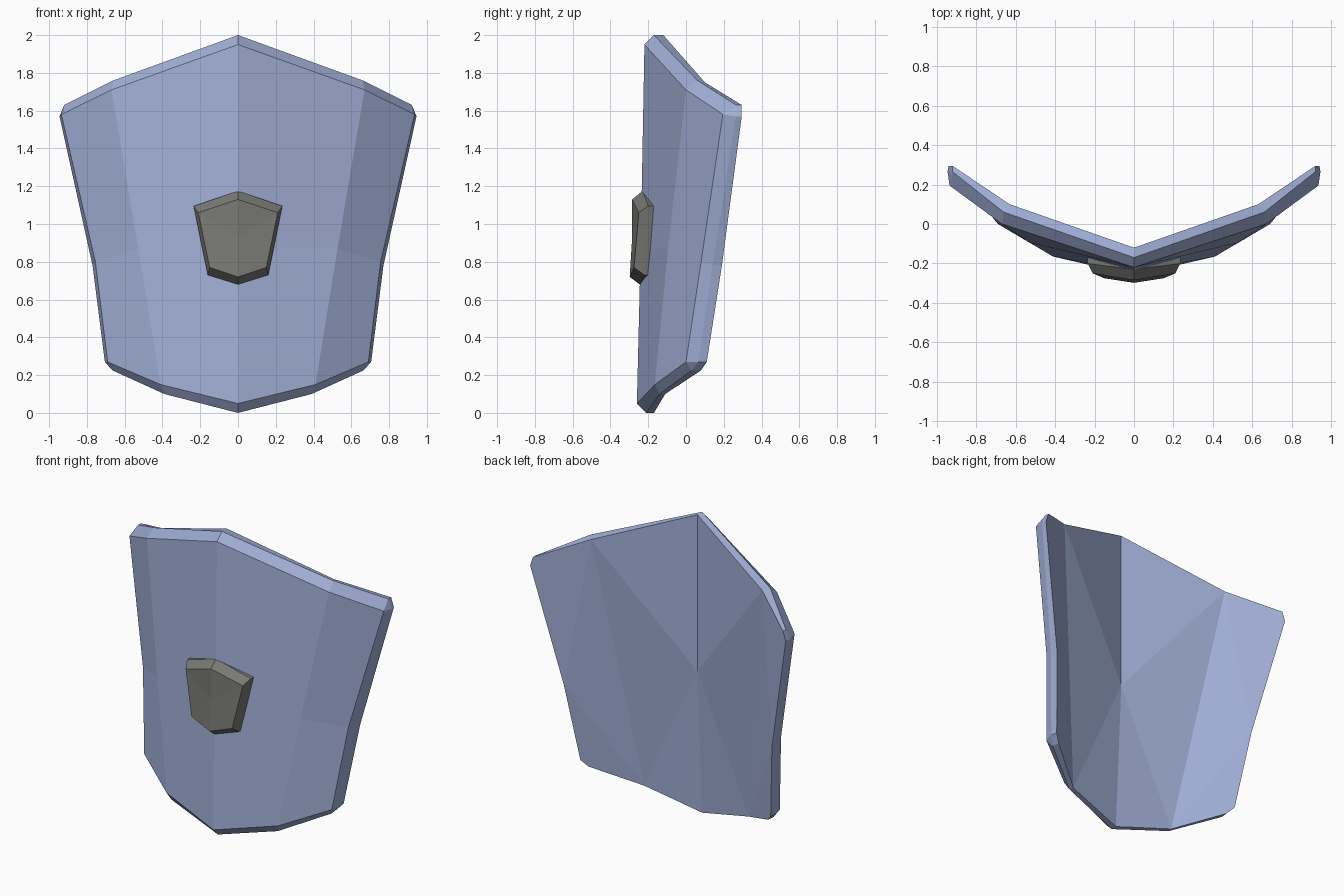
import bpy
import bmesh
from mathutils import Matrix

default_cube = bpy.data.objects.get("Cube")
if default_cube:
    bpy.data.objects.remove(default_cube, do_unlink=True)


def make_material(name, red, green, blue):
    material = bpy.data.materials.new(name)
    material.use_nodes = True
    material.diffuse_color = (red, green, blue, 1)
    shader = material.node_tree.nodes["Principled BSDF"]
    shader.inputs["Base Color"].default_value = (red, green, blue, 1)
    return material


def bridge(bm, first_ring, second_ring):
    """Join two half rings with a strip of faces."""
    for i in range(len(first_ring) - 1):
        bm.faces.new((first_ring[i], first_ring[i + 1],
                      second_ring[i + 1], second_ring[i]))


def finish(bm, name, material):
    """Mirror the left half to the right, close the seam and add the object."""
    bmesh.ops.remove_doubles(bm, verts=bm.verts[:], dist=0.002)
    geometry = bm.verts[:] + bm.edges[:] + bm.faces[:]
    bmesh.ops.mirror(bm, geom=geometry, matrix=Matrix.Identity(4),
                     merge_dist=0.002, axis='X')
    bmesh.ops.recalc_face_normals(bm, faces=bm.faces[:])
    mesh = bpy.data.meshes.new(name)
    bm.to_mesh(mesh)
    bm.free()
    mesh.materials.append(material)
    obj = bpy.data.objects.new(name, mesh)
    bpy.context.collection.objects.link(obj)
    return obj


def add_ring(bm, points):
    return [bm.verts.new(point) for point in points]


blue_steel = make_material("blue steel", 0.36, 0.43, 0.68)
dark_grey = make_material("dark grey", 0.19, 0.19, 0.175)

# Shield plate: half outlines from the top point round to the bottom point.
# The front outline has sharp corners, the rim and back have clipped ones.
front_corner_top = (.935, .195, 1.58)
front_corner_bottom = (.69, 0, .27)
front_outline = [(0, -.22, 1.95), (.67, 0, 1.71), front_corner_top,
                 front_corner_top, (.755, .08, .8), front_corner_bottom,
                 front_corner_bottom, (.41, -.165, .15), (0, -.26, .05)]
rim_outline = [(0, -.17, 2), (.66, .06, 1.76), (.92, .265, 1.63),
               (.945, .265, 1.57), (.77, .14, .78), (.705, .065, .27),
               (.665, .03, .225), (.39, -.14, .1), (0, -.21, 0)]
back_outline = [(0, -.12, 2), (.63, .1, 1.75), (.92, .295, 1.63),
                (.94, .295, 1.57), (.765, .19, .78), (.7, .11, .27),
                (.66, .08, .225), (.385, -.11, .1), (0, -.17, 0)]

bm = bmesh.new()
front = add_ring(bm, front_outline)
rim = add_ring(bm, rim_outline)
back = add_ring(bm, back_outline)
bridge(bm, front, rim)
bridge(bm, rim, back)

# Front surface: a centre ridge and a fold on each side
ridge = bm.verts.new((0, -.24, .87))
fold = bm.verts.new((.527, -.095, .87))
for face in ((front[0], front[1], fold, ridge),
             (front[1], front[2], front[4], fold),
             (fold, front[4], front[5], front[7]),
             (ridge, fold, front[7], front[8])):
    bm.faces.new(face)

# Back surface: a fan round the hollow, with a folded wing on each side
hollow = bm.verts.new((0, -.12, .96))
for a, b in ((0, 1), (1, 7), (7, 8)):
    bm.faces.new((back[a], back[b], hollow))
bm.faces.new(back[1:5])
bm.faces.new(back[4:8])
bm.faces.new((back[1], back[4], back[7]))
finish(bm, "shield_plate", blue_steel)

# Boss: a small tapered block sunk into the plate
boss_front = [(0, -.285, 1.13), (.21, -.25, 1.06),
              (.15, -.275, .77), (0, -.298, .72)]
boss_base = [(0, -.23, 1.175), (.235, -.2, 1.095),
             (.16, -.22, .73), (0, -.245, .68)]
bm = bmesh.new()
face_ring = add_ring(bm, boss_front)
base_ring = add_ring(bm, boss_base)
sunk_ring = add_ring(bm, [(x, y + .04, z) for x, y, z in boss_base])
bridge(bm, face_ring, base_ring)
bridge(bm, base_ring, sunk_ring)
centre = bm.verts.new((0, -.285, .93))
for a, b in zip(face_ring, face_ring[1:]):
    bm.faces.new((a, b, centre))
bm.faces.new(sunk_ring)
finish(bm, "boss", dark_grey)
